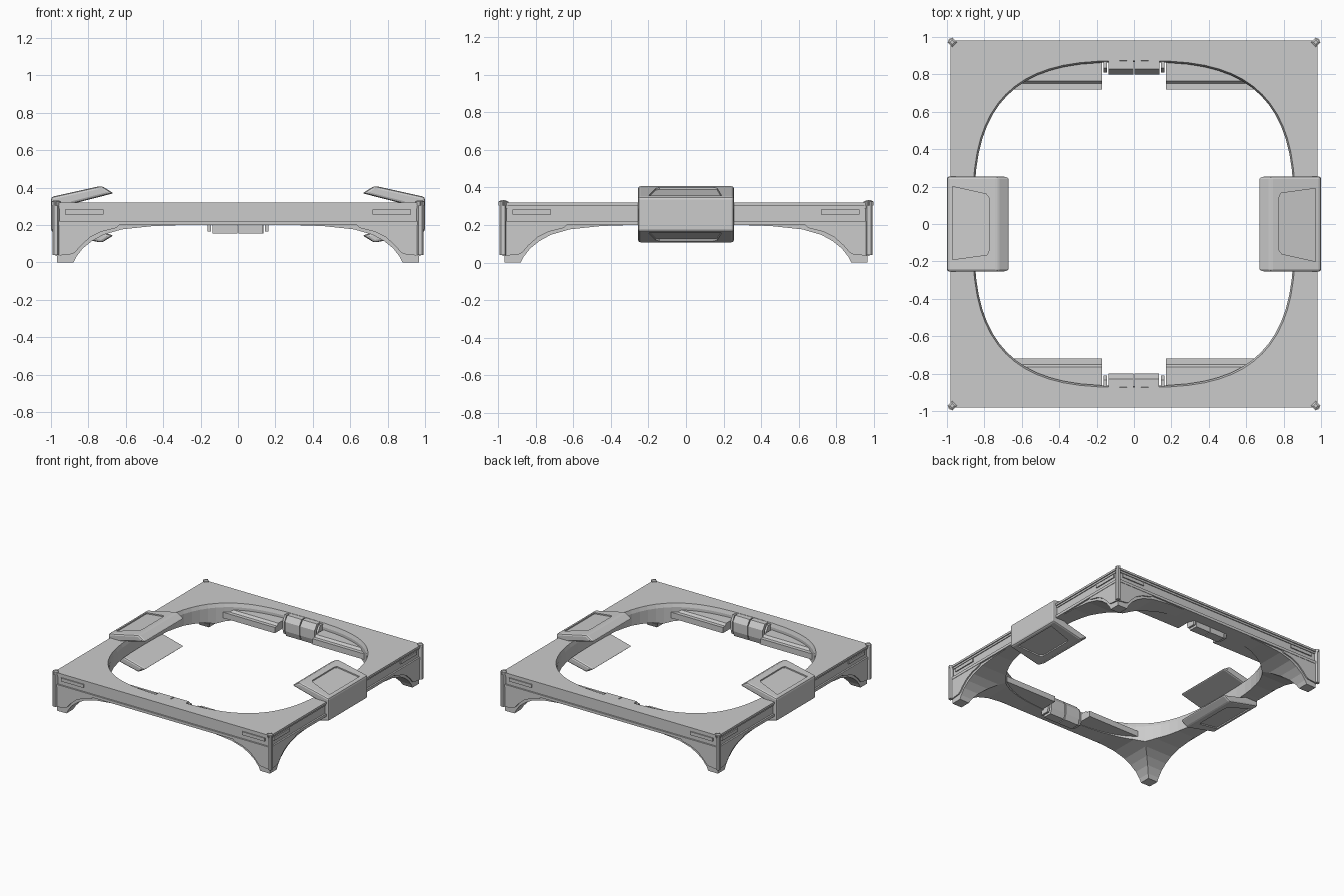
import bpy, bmesh, math
from mathutils import Matrix

if "Cube" in bpy.data.objects:
    bpy.data.objects.remove(bpy.data.objects["Cube"])

AXES = {'x': lambda u, v, w: (w, u, v), 'y': lambda u, v, w: (u, w, v), 'z': lambda u, v, w: (u, v, w)}


def finish(name, bm):
    bmesh.ops.recalc_face_normals(bm, faces=bm.faces)
    me = bpy.data.meshes.new(name)
    bm.to_mesh(me)
    bm.free()
    ob = bpy.data.objects.new(name, me)
    bpy.context.collection.objects.link(ob)
    return ob


def loft(name, rings):
    bm = bmesh.new()
    rows = [[bm.verts.new(p) for p in r] for r in rings]
    n = len(rows[0])
    for a, b in zip(rows, rows[1:]):
        for i in range(n):
            j = (i + 1) % n
            bm.faces.new((a[i], a[j], b[j], b[i]))
    bm.faces.new(rows[0])
    bm.faces.new(rows[-1])
    return finish(name, bm)


def prism(name, pts, axis, lo, hi):
    f = AXES[axis]
    return loft(name, [[f(u, v, w) for u, v in pts] for w in (lo, hi)])


def box(name, x, y, z):
    return prism(name, [(x[0], y[0]), (x[1], y[0]), (x[1], y[1]), (x[0], y[1])], 'z', *z)


def apply_mods(ob):
    dg = bpy.context.evaluated_depsgraph_get()
    me = bpy.data.meshes.new_from_object(ob.evaluated_get(dg))
    ob.modifiers.clear()
    ob.data = me


def cut(ob, cutters):
    for c in cutters:
        c.hide_render = True
        m = ob.modifiers.new('cut', 'BOOLEAN')
        m.operation, m.solver, m.object = 'DIFFERENCE', 'EXACT', c
    apply_mods(ob)


def bevel(ob, width, segments=1):
    m = ob.modifiers.new('bevel', 'BEVEL')
    m.width, m.segments, m.limit_method = width, segments, 'ANGLE'
    apply_mods(ob)


def turned_copies(ob, count):
    for k in range(1, count):
        c = ob.copy()
        c.data = ob.data.copy()
        c.data.transform(Matrix.Rotation(2 * math.pi * k / count, 4, 'Z'))
        c.name = f'{ob.name}_{k + 1}'
        bpy.context.collection.objects.link(c)


def opening(r, z, n=64):
    ring = []
    for i in range(n):
        t = 2 * math.pi * i / n
        c, s = math.cos(t), math.sin(t)
        ring.append((math.copysign(abs(c) ** (2 / 3), c) * (r - .01),
                     math.copysign(abs(s) ** (2 / 3), s) * r, z))
    return ring


# Cutters: rounded-square opening and the two leg arches
hole = loft('hole_cutter', [opening(.865, -.1), opening(.865, .29), opening(.88, .34)])
ARCH = [(.88, -.0), (.865, .03), (.83, .075), (.78, .115), (.72, .148), (.62, .177), (.45, .195), (.3, .2)]
half = [(.88, -.1)] + ARCH
profile = half + [(-u, v) for u, v in reversed(half)]
arch_y = prism('arch_cutter_y', profile, 'y', -1.2, 1.2)
arch_x = prism('arch_cutter_x', profile, 'x', -1.2, 1.2)

# Body with arched legs, and deck plate
body = box('frame_body', (-.967, .967), (-.967, .967), (0, .308))
cut(body, [hole, arch_y, arch_x])
deck = box('deck_plate', (-.982, .982), (-.982, .982), (.303, .32))
cut(deck, [hole])
for c in (hole, arch_x, arch_y):
    bpy.data.objects.remove(c)

# Rails along each outer side
turned_copies(box('lower_rail', (-.98, .98), (-.98, -.95), (.2, .222)), 4)
turned_copies(box('upper_rail', (-.975, .975), (-.974, -.95), (.288, .305)), 4)

# Corner posts with small pointed caps
post = prism('corner_post', [(.955, .97), (.97, .955), (.992, .965), (.992, .985),
                             (.985, .992), (.965, .992)], 'z', .04, .325)
turned_copies(post, 4)
cap = loft('post_cap', [[(.98 + r * math.cos(k * math.pi / 2), .98 + r * math.sin(k * math.pi / 2), z)
                         for k in range(4)] for r, z in ((.026, .305), (.026, .325), (.012, .332))])
cap.data.transform(Matrix.Translation((-.008, -.008, 0)))
turned_copies(cap, 4)

# Leg panels and slot bars at both ends of every side
panel_pts = [(.975, .205), (.63, .205), (.65, .185), (.73, .165), (.79, .135), (.84, .09),
             (.87, .055), (.885, .045), (.975, .035)]
for s, side in ((1, 'right'), (-1, 'left')):
    p = prism(f'leg_panel_{side}', [(s * u, v) for u, v in panel_pts], 'y', -.977, -.955)
    turned_copies(p, 4)
    b = box(f'slot_bar_{side}', sorted((s * .72, s * .925)), (-.976, -.955), (.255, .282))
    turned_copies(b, 4)

# Side clips: C-shaped cuff with sloping lips and shallow recesses
MID = .2575
top = [(1.0, .35), (.73, .41), (.665, .37), (.88, .315)]
cuff = prism('side_clip', [(u, v) for u, v in top] + [(u, 2 * MID - v) for u, v in reversed(top)],
             'y', -.255, .255)
cuff.data.transform(Matrix.Rotation(math.pi, 4, 'Z') @ Matrix.Rotation(math.pi, 4, 'Z'))
bevel(cuff, .014, 2)
tray = [(.97, -.2), (.79, -.16), (.775, -.14), (.775, .14), (.785, .165), (.97, .19)]
slope = -.06 / .27
recesses = []
for s in (1, -1):
    rings = [[(u, v, MID + s * (.35 + slope * (u - 1) + d - MID)) for u, v in tray] for d in (-.01, .1)]
    recesses.append(loft('recess_cutter', rings))
cut(cuff, recesses)
for c in recesses:
    bpy.data.objects.remove(c)
turned_copies(cuff, 2)

# Inner ledges and hinge blocks on the front and back
ledge_pts = [(.72, .203), (.72, .25), (.75, .25), (.765, .268), (.9, .268), (.9, .203)]
hinge_pts = [(.89, .155), (.815, .155), (.8, .2), (.8, .275), (.83, .318), (.89, .318)]
plate_pts = [(.89, .165), (.82, .165), (.81, .2), (.81, .27), (.835, .312), (.89, .312)]
for s, side in ((1, 'right'), (-1, 'left')):
    for name, pts, a, b in (('inner_ledge', ledge_pts, .17, .65),
                            ('hinge_block', hinge_pts, .004, .135),
                            ('hinge_plate', plate_pts, .145, .162)):
        ob = prism(f'{name}_{side}', pts, 'x', *sorted((s * a, s * b)))
        turned_copies(ob, 2)
